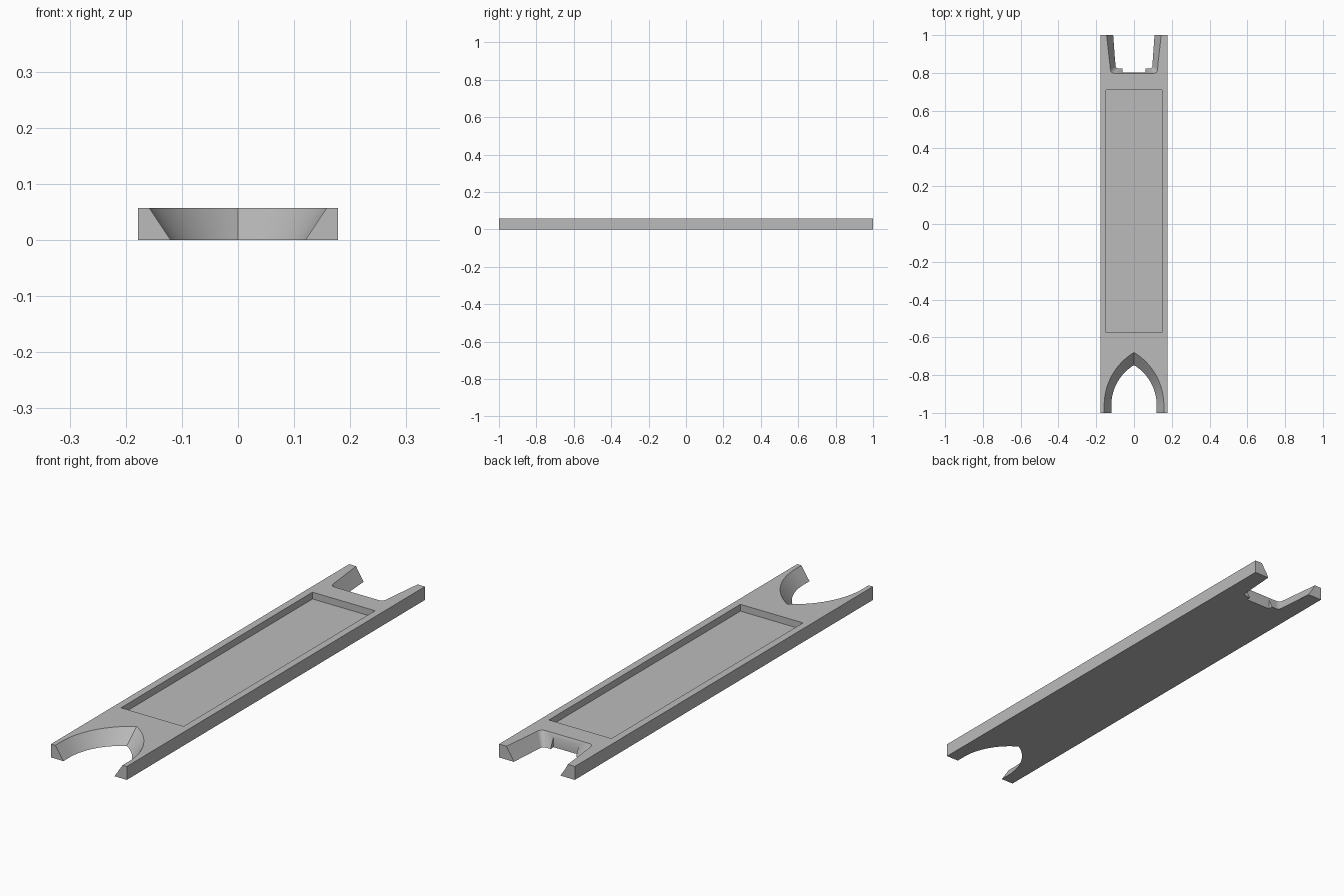
import bpy, bmesh, math

W, L, H = 0.178, 1.0, 0.057      # half width, half length, thickness
EXTRA = 0.01                     # cutter overshoot above and below

if "Cube" in bpy.data.objects:
    bpy.data.objects.remove(bpy.data.objects["Cube"], do_unlink=True)

grey = bpy.data.materials.new("plain grey")
grey.use_nodes = True
grey.diffuse_color = (0.5, 0.5, 0.5, 1)
grey.node_tree.nodes["Principled BSDF"].inputs["Base Color"].default_value = (0.5, 0.5, 0.5, 1)


def loft(name, low, high, z0, z1):
    """Solid between two outlines with the same number of points."""
    bm = bmesh.new()
    a = [bm.verts.new((x, y, z0)) for x, y in low]
    b = [bm.verts.new((x, y, z1)) for x, y in high]
    bm.faces.new(a)
    bm.faces.new(b)
    n = len(a)
    for i in range(n):
        j = (i + 1) % n
        bm.faces.new((a[i], a[j], b[j], b[i]))
    bmesh.ops.recalc_face_normals(bm, faces=bm.faces)
    mesh = bpy.data.meshes.new(name)
    bm.to_mesh(mesh)
    bm.free()
    mesh.materials.append(grey)
    obj = bpy.data.objects.new(name, mesh)
    bpy.context.collection.objects.link(obj)
    return obj


def tapered(name, low, high):
    """Loft given at z = 0 and z = H, extended past both faces."""
    k = EXTRA / H
    mix = lambda t: [(p[0] + (q[0] - p[0]) * t, p[1] + (q[1] - p[1]) * t)
                     for p, q in zip(low, high)]
    return loft(name, mix(-k), mix(1 + k), -EXTRA, H + EXTRA)


def rect(x, y0, y1):
    return [(-x, y0), (x, y0), (x, y1), (-x, y1)]


def mirrored(half):
    """Outline from a right half; a point on the centre line is kept once."""
    return half + [(-x, y) for x, y in reversed(half) if x > 1e-6]


def pointed_arch(w, apex, base=-0.96, steps=16):
    h = apex - base
    r = (w + h * h / w) / 2
    end = math.asin(h / r)
    half = [(w, -1.1)]
    for i in range(steps + 1):
        t = end * i / steps
        half.append((max(0, w - r + r * math.cos(t)), base + r * math.sin(t)))
    half[-1] = (0, apex)
    return mirrored(half)


def slot(x_end, x_in, y_in, r, steps=6):
    """Open-ended slot narrowing inward, with rounded inner corners."""
    slope = (x_end - x_in) / (1 - y_in)
    half = [(x_end + 0.1 * slope, 1.1)]
    for i in range(steps + 1):
        t = math.pi / 2 * i / steps
        half.append((x_in - r + r * math.cos(t), y_in + r - r * math.sin(t)))
    return mirrored(half)


# Main bar
bar = loft("bar", rect(W, -L, L), rect(W, -L, L), 0, H)

# Shallow tray, pointed front notch, tapered back slot and its small relief
cutters = [
    loft("tray_cutter", rect(0.147, -0.575, 0.71), rect(0.147, -0.575, 0.71), 0.028, H + EXTRA),
    tapered("arch_cutter", pointed_arch(0.12, -0.747), pointed_arch(0.158, -0.68)),
    tapered("slot_cutter", slot(0.11, 0.097, 0.823, 0.015), slot(0.145, 0.125, 0.797, 0.022)),
    loft("relief_cutter", rect(0.06, 0.803, 0.9), rect(0.06, 0.803, 0.9), -EXTRA, 0.05),
]
bpy.ops.object.select_all(action="DESELECT")
bpy.context.view_layer.objects.active = bar
bar.select_set(True)
for cutter in cutters:
    cutter.hide_render = True
    mod = bar.modifiers.new(cutter.name, "BOOLEAN")
    mod.operation, mod.solver, mod.object = "DIFFERENCE", "EXACT", cutter
    bpy.ops.object.modifier_apply(modifier=mod.name)
    bpy.data.objects.remove(cutter, do_unlink=True)

bpy.ops.object.shade_smooth_by_angle(angle=math.radians(25))
